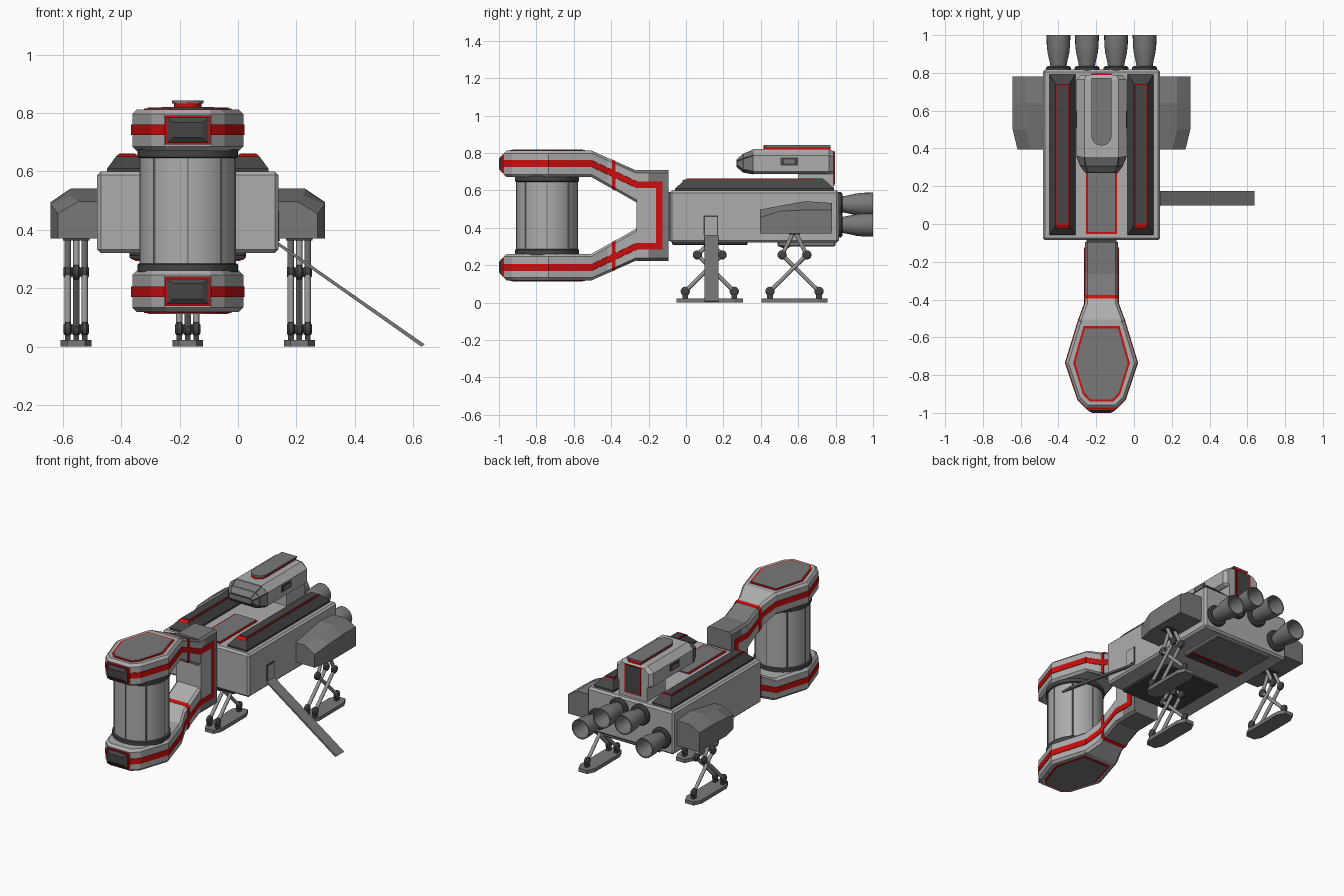
import bpy, bmesh, math
from mathutils import Vector

if "Cube" in bpy.data.objects:
    bpy.data.objects.remove(bpy.data.objects["Cube"])

C = -0.172      # x of the ship's centre plane
ZM = 0.4655     # mid height of the head and neck


def mat(name, r, g, b):
    m = bpy.data.materials.new(name)
    m.diffuse_color = (r, g, b, 1)
    m.use_nodes = True
    m.node_tree.nodes["Principled BSDF"].inputs["Base Color"].default_value = m.diffuse_color
    return m


LIGHT = mat("light_grey_hull", 0.42, 0.42, 0.42)
MID = mat("mid_grey_panel", 0.19, 0.19, 0.19)
DARK = mat("dark_grey_trim", 0.06, 0.06, 0.06)
RED = mat("red_stripe", 0.62, 0.004, 0.004)
STEEL = mat("steel_strut", 0.30, 0.30, 0.30)


def finish(name, bm, mats, rule=None, smooth=False):
    bmesh.ops.recalc_face_normals(bm, faces=bm.faces)
    bm.normal_update()
    for f in bm.faces:
        f.smooth = smooth
        if rule:
            f.material_index = rule(f)
    me = bpy.data.meshes.new(name)
    bm.to_mesh(me)
    bm.free()
    for m in mats:
        me.materials.append(m)
    if smooth:
        me.set_sharp_from_angle(angle=math.radians(35))
    ob = bpy.data.objects.new(name, me)
    bpy.context.collection.objects.link(ob)
    return ob


def loft(name, rings, *mats, rule=None, smooth=False, bevel=0, inset=0, cap=True):
    """Skin a list of point rings; x is measured from the centre plane."""
    bm = bmesh.new()
    vs = [[bm.verts.new(Vector((p[0] + C, p[1], p[2]))) for p in r] for r in rings]
    n = len(rings[0])
    for a, b in zip(vs, vs[1:]):
        for i in range(n):
            bm.faces.new((a[i], a[(i + 1) % n], b[(i + 1) % n], b[i]))
    if cap:
        bm.faces.new(vs[0])
        bm.faces.new(vs[-1])
    bmesh.ops.recalc_face_normals(bm, faces=bm.faces)
    if bevel:
        bmesh.ops.bevel(bm, geom=bm.edges[:], offset=bevel, segments=1, affect='EDGES')
    if inset:   # framed panes
        r = bmesh.ops.inset_individual(bm, faces=bm.faces[:], thickness=inset)
        ring = set(r['faces'])
        for f in bm.faces:
            f.material_index = 0 if f in ring else 1
    return finish(name, bm, mats, rule, smooth)


def rect(hx, hy, z, y=0, x=0):
    return [(x - hx, y - hy, z), (x + hx, y - hy, z), (x + hx, y + hy, z), (x - hx, y + hy, z)]


def box(name, x0, x1, y0, y1, z0, z1, m, bevel=0):
    hx, hy, x, y = (x1 - x0) / 2, (y1 - y0) / 2, (x0 + x1) / 2, (y0 + y1) / 2
    return loft(name, [rect(hx, hy, z0, y, x), rect(hx, hy, z1, y, x)], m, bevel=bevel)


def section(y, hw, z0, z1, c):
    """Chamfered rectangle standing across the ship at y."""
    z0, z1 = min(z0, z1), max(z0, z1)
    return [(-hw + c, y, z0), (hw - c, y, z0), (hw, y, z0 + c), (hw, y, z1 - c),
            (hw - c, y, z1), (-hw + c, y, z1), (-hw, y, z1 - c), (-hw, y, z0 + c)]


def tube(name, a, b, profile, m, n=20, cap=True):
    """Turned part along a-b; profile is (distance along, radius)."""
    a, b = Vector(a), Vector(b)
    d = (b - a).normalized()
    u = d.orthogonal().normalized()
    w = d.cross(u)
    rings = [[a + d * t + (u * math.cos(k * math.tau / n) + w * math.sin(k * math.tau / n)) * r
              for k in range(n)] for t, r in profile]
    return loft(name, rings, m, smooth=True, cap=cap)


# ---- head: two elongated octagon discs joined by a drum ----
half = [(0.08, -0.975), (0.125, -0.93), (0.19, -0.735), (0.12, -0.505)]
outline = half + [(-x, y) for x, y in reversed(half)]


def disc(z, sx=1, sy=1):
    return [(x * sx, -0.74 + (y + 0.74) * sy, z) for x, y in outline]


for s, tag in ((1, "upper"), (-1, "lower")):
    Z = lambda h: ZM + s * h
    loft(tag + "_head_disc", [disc(Z(.205), .92, .93), disc(Z(.22)), disc(Z(.332)), disc(Z(.347), .92, .93)], LIGHT)
    loft(tag + "_head_belt", [disc(Z(.260), 1.02, 1.016), disc(Z(.296), 1.02, 1.016)], RED)
    loft(tag + "_disc_red_rim", [disc(Z(.34), .79, .85), disc(Z(.350), .79, .85)], RED)
    loft(tag + "_disc_plate", [disc(Z(.34), .73, .80), disc(Z(.353), .73, .80)], MID)
    box(tag + "_front_window_rim", -.078, .078, -.984, -.95, Z(.276) - .05, Z(.276) + .05, RED)

    def pane(y, hx, hz):
        return [(x, y, Z(.276) + z) for x, z in ((-hx, -hz), (hx, -hz), (hx, hz), (-hx, hz))]
    loft(tag + "_front_window", [pane(-.96, .071, .043), pane(-.988, .071, .043), pane(-1, .05, .026)], DARK)
    # arm from the disc back to the neck
    arm = [(-.53, .12, .205, .347), (-.505, .12, .205, .347), (-.42, .088, .157, .309), (-.385, .088, .138, .2935)]
    loft(tag + "_arm", [section(y, w, Z(a), Z(b), .014) for y, w, a, b in arm], LIGHT)
    rear = [(-.385, .088, .138, .2935), (-.265, .088, .07, .24), (-.2, .088, .07, .24)]
    loft(tag + "_neck_arm", [section(y, w, Z(a), Z(b), .014) for y, w, a, b in rear], LIGHT, MID,
         rule=lambda f, s=s: 1 if f.normal.z * s > .4 else 0)
    band = [(-.395, .142, .299), (-.376, .131, .291)]
    loft(tag + "_arm_band", [section(y, .092, Z(a), Z(b), .014) for y, a, b in band], RED)
    # side stripe passes through the arm and shows on both sides
    line = [(-.53, .123, .278), (-.505, .123, .278), (-.42, .092, .238), (-.265, .092, .165), (-.125, .092, .165)]
    loft(tag + "_arm_stripe", [section(y, w, Z(h - .018), Z(h + .018), .001) for y, w, h in line], RED)
    tube(tag + "_drum_rim", (0, -.743, Z(.18)), (0, -.743, Z(.21)), [(0, .166), (.004, .172), (.03, .172)], DARK, 40)

tube("head_drum", (0, -.743, ZM - .21), (0, -.743, ZM + .21), [(0, .163), (.42, .163)], LIGHT, 40)
for k in range(8):      # thin seams around the drum
    a = k * math.tau / 8
    x, y = .1625 * math.sin(a), -.743 - .1625 * math.cos(a)
    box("drum_seam", x - .003, x + .003, y - .003, y + .003, ZM - .2, ZM + .2, MID)

# ---- neck spine ----
loft("neck_spine", [section(y, .088, ZM - .242, ZM + .242, .014) for y in (-.265, -.094)], LIGHT, MID,
     rule=lambda f: 0 if f.normal.y < -.5 else 1)
box("neck_side_panel", -.0895, .0895, -.262, -.15, ZM - .165, ZM + .165, LIGHT)
box("neck_stripe", -.092, .092, -.16, -.125, ZM - .183, ZM + .183, RED)
box("neck_joint", -.08, .08, -.1, -.07, .33, .59, DARK)

# ---- main body ----
box("main_body", -.31, .31, -.086, .817, .32, .599, LIGHT, bevel=.012)
box("top_hatch_rim", -.082, .082, -.053, .33, .59, .603, RED)
box("top_hatch", -.071, .071, -.042, .33, .59, .606, MID)
box("front_belly_plate", -.2, .2, -.075, .33, .308, .33, DARK, bevel=.006)
box("rear_belly_plate", -.2, .2, .49, .80, .300, .33, MID, bevel=.006)
box("belly_strip_rim", -.19, .19, .50, .56, .296, .31, RED)
box("belly_strip", -.18, .18, .51, .55, .293, .31, DARK)

for s, tag in ((1, "right"), (-1, "left")):
    # roof rail
    x = s * .207
    loft(tag + "_roof_rail", [rect(.069, .425, .59, .367, x), rect(.069, .425, .61, .367, x),
                              rect(.036, .375, .655, .367, x)], DARK)
    loft(tag + "_rail_red_rim", [rect(.034, .385, .65, .36, x), rect(.031, .372, .659, .367, x)], RED)
    box(tag + "_rail_plate", x - .026, x + .026, .002, .732, .65, .662, DARK)
    # side pod
    pod = [(.395, .445, .455, .497), (.5, .47, .488, .517), (.64, .47, .495, .542), (.78, .47, .495, .532)]
    loft(tag + "_side_pod", [[(s * .29, y, .37), (s * o, y, .37), (s * o, y, a), (s * (o - .07), y, b),
                              (s * .29, y, b)] for y, o, a, b in pod], MID)
    # engines: inner pair high, outer pair low
    for off, z, where in ((.077, .525, "inner"), (.228, .415, "outer")):
        p, q = (s * off, .81, z), (s * off, 1, z)
        tube(f"{tag}_{where}_engine_ring", p, q, [(0, .066), (.018, .066), (.026, .058)], DARK, 24)
        tube(f"{tag}_{where}_nozzle", p, q, [(.02, .042), (.05, .047), (.10, .058), (.14, .062), (.19, .063),
                                             (.19, .056), (.14, .054), (.06, .036), (.06, .001)], MID, 24)

# ---- cockpit turret ----


def cab(y, w, wt, wb, z0, z1, z2, z3):
    return [(-wb, y, z0), (wb, y, z0), (w, y, z1), (w, y, z2), (wt, y, z3), (-wt, y, z3), (-w, y, z2), (-w, y, z1)]


loft("cockpit_cabin", [cab(.355, .132, .09, .11, .687, .70, .785, .82), cab(.765, .132, .09, .11, .687, .70, .785, .82),
                       cab(.788, .11, .08, .1, .69, .70, .78, .81)], LIGHT)
loft("cockpit_windows", [cab(.36, .134, .092, .112, .685, .70, .787, .818), cab(.305, .112, .085, .09, .695, .71, .77, .795),
                         cab(.27, .085, .07, .07, .725, .735, .755, .765)], DARK, MID, inset=.008)
box("cockpit_neck", -.1, .1, .6, .788, .59, .70, LIGHT)
box("cockpit_back_rim", -.056, .056, .78, .793, .625, .81, RED)
box("cockpit_back_door", -.048, .048, .78, .797, .633, .805, DARK)
for s in (1, -1):
    box("cockpit_side_window_frame", s * .132 - .004, s * .132 + .004, .505, .60, .733, .775, DARK)
    box("cockpit_side_window", s * .132 - .006, s * .132 + .006, .525, .58, .744, .764, MID)


def roof(z, w):
    arc = [(w * math.cos(t * math.pi / 8), .415 + w - w * math.sin(t * math.pi / 8), z) for t in range(9)]
    return [(w, .773, z)] + arc + [(-w, .773, z)]


loft("roof_red_layer", [roof(.81, .047), roof(.836, .047)], RED)
loft("roof_plate", [roof(.833, .054), roof(.843, .054)], MID)

# ---- side door and boarding ramp ----
box("door_frame", .30, .313, .094, .172, .362, .465, DARK)
box("door", .30, .316, .101, .165, .362, .458, LIGHT)
loft("boarding_ramp", [[(.308, y, .347), (.308, y, .359), (.811, y, .008), (.80, y, 0)] for y in (.098, .175)], MID)

# ---- landing legs: crossed struts on long feet ----
for tag, x, y, top in (("front", 0, .127, .31), ("rear_right", .382, .58, .375), ("rear_left", -.382, .58, .375)):
    def foot(z, k):
        return [(x + a * k, y + b, z) for a, b in ((-.03, -.177), (.03, -.177), (.053, -.13), (.053, .13),
                                                   (.03, .177), (-.03, .177), (-.053, .13), (-.053, -.13))]
    loft(tag + "_foot", [foot(0, 1), foot(.023, 1)], MID)
    for dx, s in ((-.029, 1), (.029, 1), (0, -1)):
        pts = [(x + dx, y - s * .131, .06), (x + dx, y + s * .066, .255), (x + dx, y, top + .01)]
        for a, b in zip(pts, pts[1:]):
            tube(tag + "_strut", a, b, [(0, .011), ((Vector(b) - Vector(a)).length, .011)], STEEL, 12)
        for px, py, pz in pts[:2]:
            tube(tag + "_joint", (px - .014, py, pz), (px + .014, py, pz),
                 [(0, .015), (.007, .025), (.021, .025), (.028, .015)], DARK, 14)
        box(tag + "_foot_mount", x + dx - .01, x + dx + .01, pts[0][1] - .015, pts[0][1] + .015, .02, .06, DARK)
    box(tag + "_leg_socket", x - .045, x + .045, y - .03, y + .03, top - .012, top + .02, DARK)
